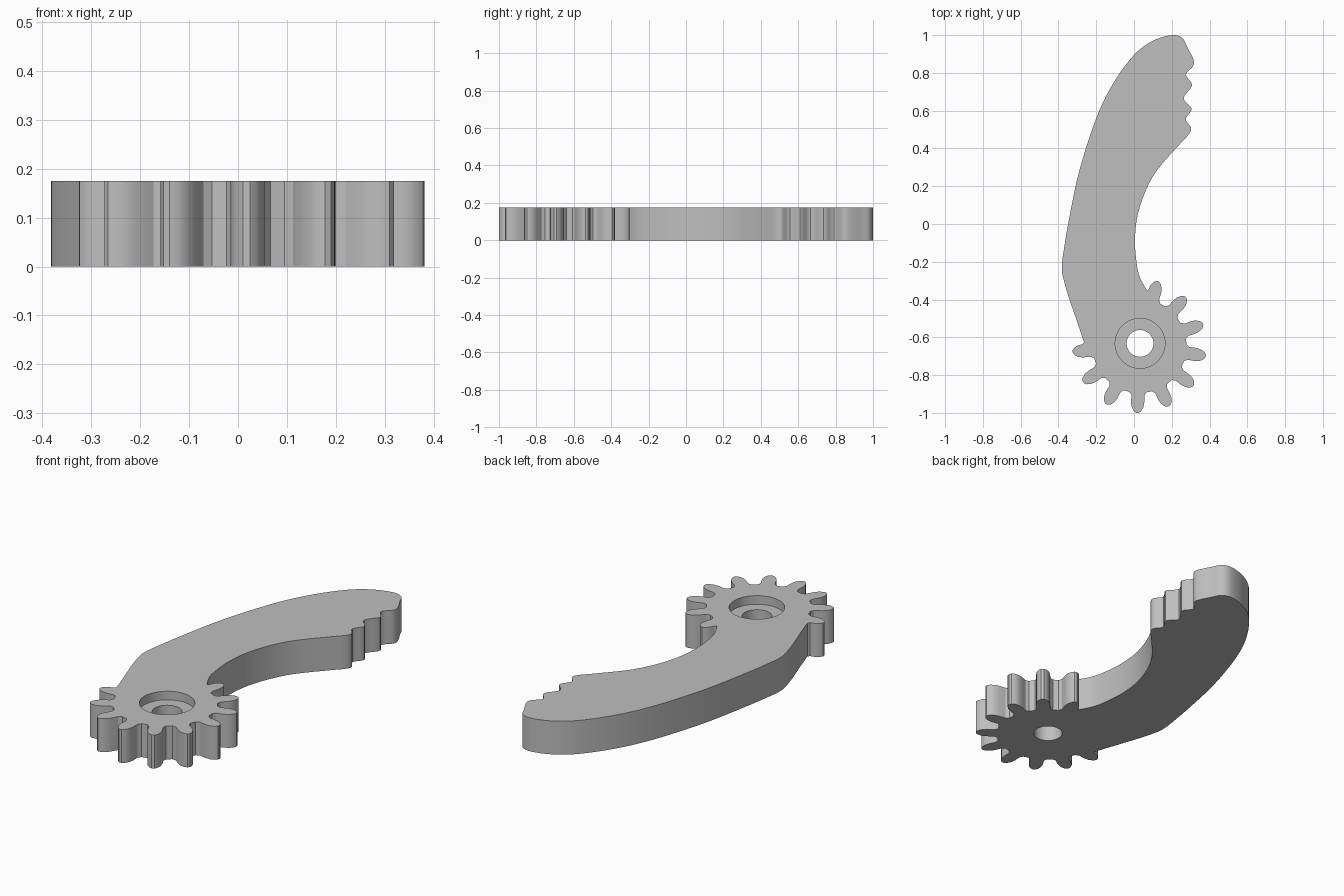
import bpy
import bmesh
from math import radians, cos, sin, tau
from mathutils import Vector

cube = bpy.data.objects.get("Cube")
if cube:
    bpy.data.objects.remove(cube, do_unlink=True)

THICK = 0.175
BORE_FLOOR = THICK - 0.045
GEAR = Vector((0.029, -0.645))
HOLE = Vector((0.032, -0.632))
TEETH = 13

# Arm edge, from the gear's left side over the tip and back down the inner curve
ARM = [(-.265, -.625), (-.30, -.52), (-.345, -.39), (-.375, -.285), (-.382, -.23),
       (-.375, -.16), (-.345, .02), (-.29, .28), (-.2, .56), (-.11, .745), (0, .895),
       (.1, .97), (.2, 1), (.255, .985), (.28, .94),
       (.315, .87), (.312, .835), (.275, .79), (.307, .735), (.263, .665),
       (.305, .61), (.274, .555), (.302, .51), (.29, .475),
       (.24, .42), (.13, .295), (.066, .185), (.02, .05), (.005, -.08),
       (.013, -.2), (.03, -.28), (.068, -.352)]

# Half a gear tooth as radius and half width, root to tip
TOOTH = [(.245, .045), (.262, .034), (.30, .035), (.325, .031), (.345, .02), (.355, .007)]


def smooth_path(points, steps=5):
    """Catmull-Rom curve through the points."""
    pts = [Vector(p) for p in points]
    pts = [pts[0]] + pts + [pts[-1]]
    path = []
    for a, b, c, d in zip(pts, pts[1:], pts[2:], pts[3:]):
        for i in range(steps):
            t = i / steps
            path.append(b + 0.5 * t * ((c - a) + t * ((2 * a - 5 * b + 4 * c - d)
                        + t * (3 * (b - c) + d - a))))
    return path + [pts[-1]]


def tooth_path(angle):
    """One tooth outline, running clockwise round the gear."""
    out = Vector((cos(angle), sin(angle)))
    side = Vector((-out.y, out.x))
    rise = [GEAR + out * r + side * w for r, w in TOOTH]
    fall = [GEAR + out * r - side * w for r, w in reversed(TOOTH)]
    return rise + fall


def circle(radius, count=48):
    return [HOLE + radius * Vector((cos(tau * i / count), sin(tau * i / count)))
            for i in range(count)]


# Ten exposed teeth; the arm covers the others
teeth = []
for k in range(10):
    teeth += tooth_path(radians(74.3) - k * tau / TEETH)
outline = smooth_path(ARM) + teeth[2:-2]

bm = bmesh.new()


def ring(points, z):
    verts = [bm.verts.new((p.x, p.y, z)) for p in points]
    edges = [bm.edges.new((v, verts[i - 1])) for i, v in enumerate(verts)]
    return verts, edges


def wall(low, high):
    for i in range(len(low[0])):
        bm.faces.new((low[0][i - 1], low[0][i], high[0][i], high[0][i - 1]))


def cap(outer, inner):
    bmesh.ops.triangle_fill(bm, use_beauty=True, edges=outer[1] + inner[1])


# Plate with a through hole and a counterbore on top
base, top = ring(outline, 0), ring(outline, THICK)
hole_low, hole_high = ring(circle(.071), 0), ring(circle(.071), BORE_FLOOR)
bore_low, bore_high = ring(circle(.132), BORE_FLOOR), ring(circle(.132), THICK)
cap(base, hole_low)
cap(top, bore_high)
wall(base, top)
wall(hole_low, hole_high)
wall(hole_high, bore_low)
wall(bore_low, bore_high)
bmesh.ops.recalc_face_normals(bm, faces=bm.faces)

mesh = bpy.data.meshes.new("geared_arm")
bm.to_mesh(mesh)
bm.free()
arm = bpy.data.objects.new("geared_arm", mesh)
bpy.context.collection.objects.link(arm)

# Plain grey
grey = bpy.data.materials.new("plain_grey")
grey.use_nodes = True
colour = (.52, .52, .52, 1)
grey.diffuse_color = colour
grey.node_tree.nodes["Principled BSDF"].inputs["Base Color"].default_value = colour
mesh.materials.append(grey)

bpy.ops.object.select_all(action='DESELECT')
arm.select_set(True)
bpy.context.view_layer.objects.active = arm
bpy.ops.object.shade_smooth_by_angle(angle=radians(30))
